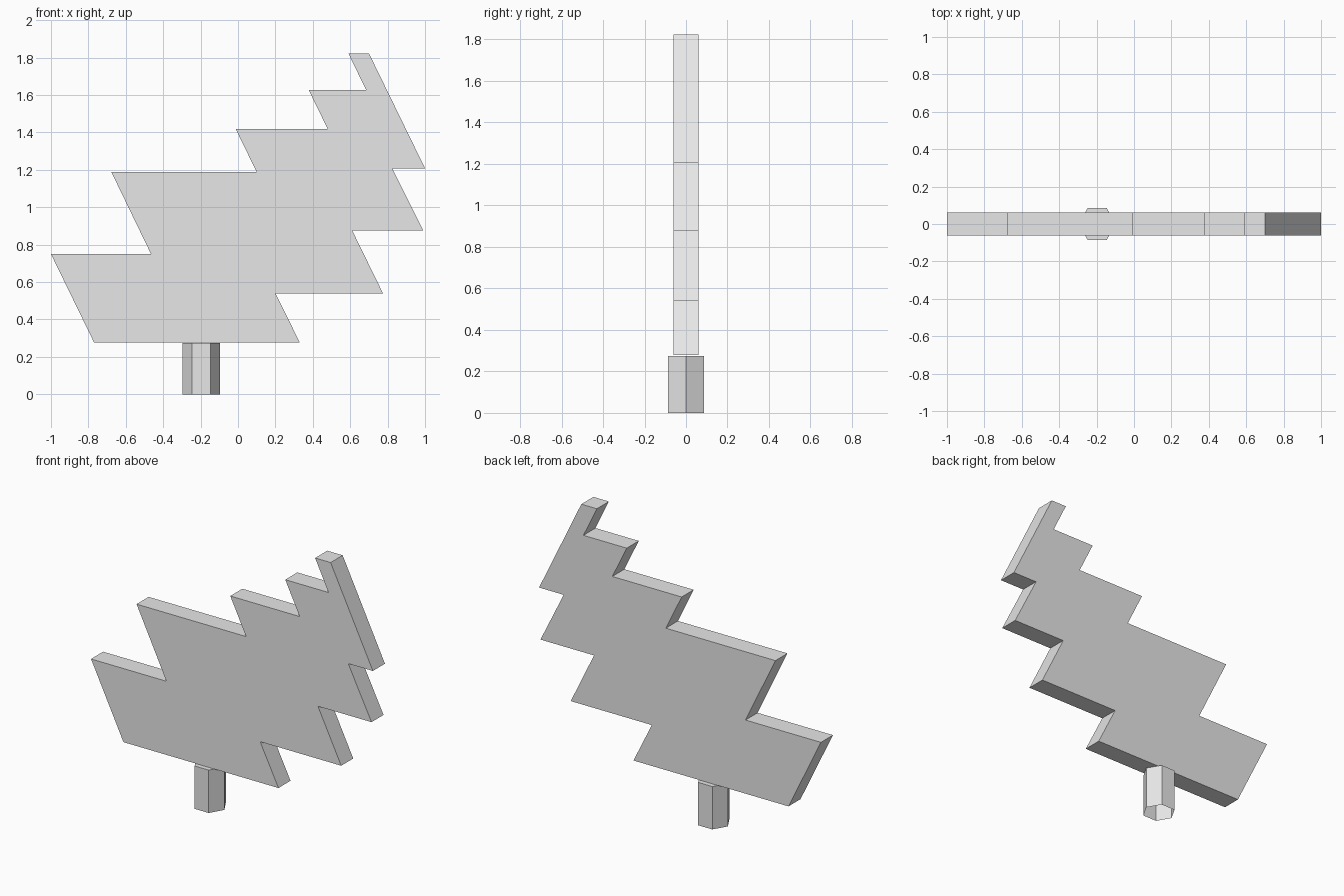
import bpy
import bmesh
from math import radians
from mathutils import Vector, Matrix

cube = bpy.data.objects.get("Cube")
if cube:
    bpy.data.objects.remove(cube, do_unlink=True)

# Single plain grey for the whole model
GREY = (0.8, 0.8, 0.8, 1.0)
grey = bpy.data.materials.new("light_grey")
grey.use_nodes = True
grey.diffuse_color = GREY
grey.node_tree.nodes["Principled BSDF"].inputs["Base Color"].default_value = GREY


def add_object(name, bm):
    mesh = bpy.data.meshes.new(name)
    bm.to_mesh(mesh)
    bm.free()
    mesh.materials.append(grey)
    obj = bpy.data.objects.new(name, mesh)
    bpy.context.collection.objects.link(obj)
    return obj


# Foliage: slanted, stepped outline extruded into a flat slab
right_edge = [(0.33, 0.278), (0.20, 0.54), (0.775, 0.54), (0.61, 0.877),
              (0.99, 0.877), (0.825, 1.208), (1.0, 1.208), (0.70, 1.823)]
left_edge = [(0.59, 1.823), (0.685, 1.627), (0.378, 1.627), (0.48, 1.418),
             (-0.012, 1.418), (0.10, 1.188), (-0.677, 1.188), (-0.465, 0.75),
             (-1.0, 0.75), (-0.77, 0.278)]
half_depth = 0.061

bm = bmesh.new()
outline = [bm.verts.new((x, -half_depth, z)) for x, z in right_edge + left_edge]
face = bm.faces.new(outline)
extruded = bmesh.ops.extrude_face_region(bm, geom=[face])["geom"]
bmesh.ops.translate(bm, vec=Vector((0, 2 * half_depth, 0)),
                    verts=[g for g in extruded if isinstance(g, bmesh.types.BMVert)])
bmesh.ops.recalc_face_normals(bm, faces=bm.faces)
add_object("foliage", bm)

# Trunk: six-sided post, closed on top and open underneath
trunk_height = 0.275
bm = bmesh.new()
bmesh.ops.create_cone(bm, cap_ends=True, segments=6, radius1=0.1, radius2=0.1,
                      depth=trunk_height,
                      matrix=Matrix.Translation((-0.197, 0, trunk_height / 2))
                      @ Matrix.Rotation(radians(30), 4, "Z"))
if max(v.co.y for v in bm.verts) > 0.095:
    bmesh.ops.rotate(bm, verts=bm.verts, cent=(-0.197, 0, 0),
                     matrix=Matrix.Rotation(radians(30), 3, "Z"))
bmesh.ops.recalc_face_normals(bm, faces=bm.faces)
bottom = [f for f in bm.faces if f.normal.z < -0.9]
bmesh.ops.delete(bm, geom=bottom, context="FACES_ONLY")
add_object("trunk", bm)
